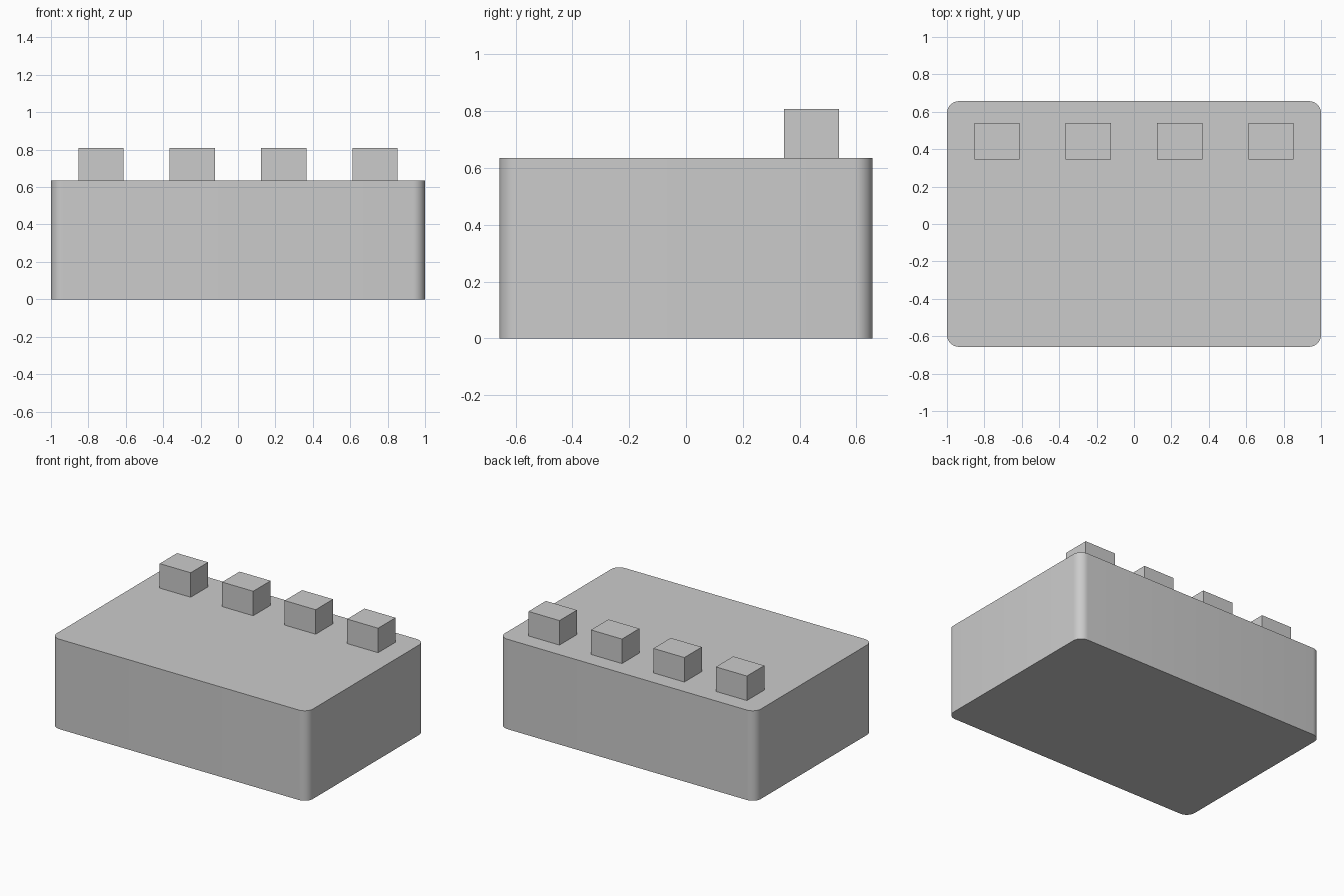
import bpy
import bmesh

cube = bpy.data.objects.get("Cube")
if cube:
    bpy.data.objects.remove(cube, do_unlink=True)

GREY = (0.6, 0.6, 0.6, 1.0)
grey = bpy.data.materials.new("light grey")
grey.use_nodes = True
grey.diffuse_color = GREY
grey.node_tree.nodes["Principled BSDF"].inputs["Base Color"].default_value = GREY


def block(name, size, centre_xy, bottom, corner=0):
    """Box resting on a given height, with optionally rounded vertical edges."""
    bm = bmesh.new()
    bmesh.ops.create_cube(bm, size=1)
    bmesh.ops.scale(bm, vec=size, verts=bm.verts)
    bmesh.ops.translate(bm, vec=(0, 0, size[2] / 2), verts=bm.verts)
    if corner:
        upright = [e for e in bm.edges
                   if abs(e.verts[0].co.z - e.verts[1].co.z) > size[2] / 2]
        bmesh.ops.bevel(bm, geom=upright, offset=corner, segments=8,
                        profile=0.5, affect='EDGES')
    mesh = bpy.data.meshes.new(name)
    bm.to_mesh(mesh)
    bm.free()
    mesh.materials.append(grey)
    obj = bpy.data.objects.new(name, mesh)
    obj.location = (*centre_xy, bottom)
    bpy.context.collection.objects.link(obj)
    return obj


# Main body with rounded upright corners
HEIGHT = 0.635
body = block("body", (2.0, 1.314, HEIGHT), (0, 0), 0, corner=0.065)
bpy.ops.object.select_all(action='DESELECT')
body.select_set(True)
bpy.context.view_layer.objects.active = body
bpy.ops.object.shade_smooth_by_angle()

# Row of square terminals along the back edge
for i in range(4):
    x = (i - 1.5) * 0.488
    block(f"terminal_{i + 1}", (0.242, 0.194, 0.173), (x, 0.442), HEIGHT)
